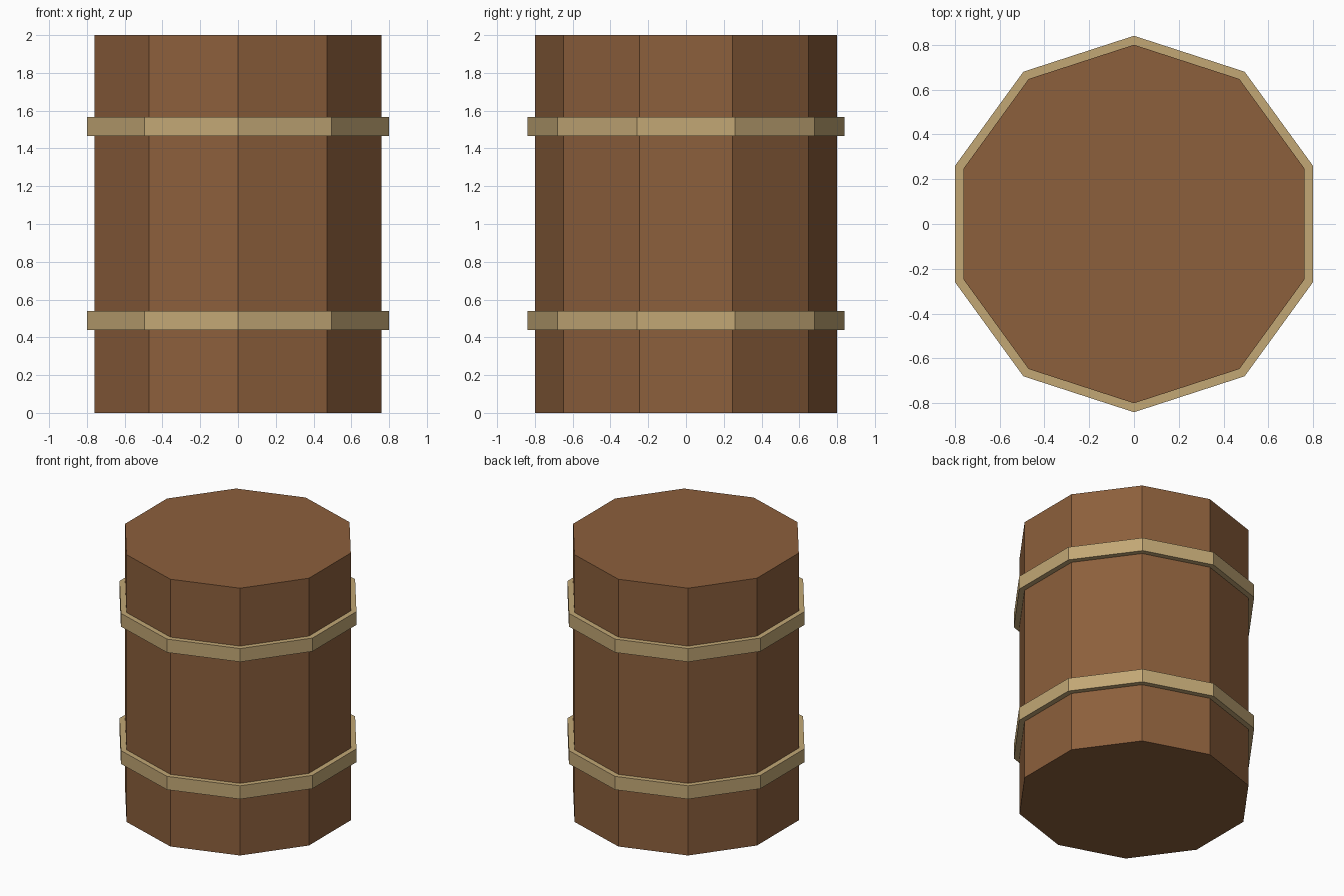
import bpy
import math

if "Cube" in bpy.data.objects:
    bpy.data.objects.remove(bpy.data.objects["Cube"])

SIDES = 10


def material(name, rgb):
    mat = bpy.data.materials.new(name)
    mat.diffuse_color = (*rgb, 1)
    mat.use_nodes = True
    mat.node_tree.nodes["Principled BSDF"].inputs["Base Color"].default_value = mat.diffuse_color
    return mat


def add_part(name, verts, faces, mat):
    mesh = bpy.data.meshes.new(name)
    mesh.from_pydata(verts, [], faces)
    mesh.materials.append(mat)
    obj = bpy.data.objects.new(name, mesh)
    bpy.context.collection.objects.link(obj)
    return obj


def ring(radius, z):
    """Ten-sided outline with one corner facing the front."""
    angles = [math.tau * i / SIDES - math.pi / 2 for i in range(SIDES)]
    return [(radius * math.cos(a), radius * math.sin(a), z) for a in angles]


def bridge(a, b):
    """Quads between two outlines, given by their ring numbers."""
    return [(a * SIDES + i, a * SIDES + (i + 1) % SIDES,
             b * SIDES + (i + 1) % SIDES, b * SIDES + i) for i in range(SIDES)]


wood = material("brown wood", (0.262, 0.115, 0.045))
tan = material("tan hoop", (0.539, 0.386, 0.178))

# Straight-sided barrel body with flat ends
caps = [tuple(reversed(range(SIDES))), tuple(range(SIDES, 2 * SIDES))]
add_part("barrel_body", ring(0.8, 0) + ring(0.8, 2), bridge(0, 1) + caps, wood)

# Two hoops around the body
for name, z in (("lower_hoop", 0.44), ("upper_hoop", 1.467)):
    top = z + 0.1
    verts = ring(0.84, z) + ring(0.84, top) + ring(0.795, top) + ring(0.795, z)
    faces = bridge(0, 1) + bridge(1, 2) + bridge(2, 3) + bridge(3, 0)
    add_part(name, verts, faces, tan)
